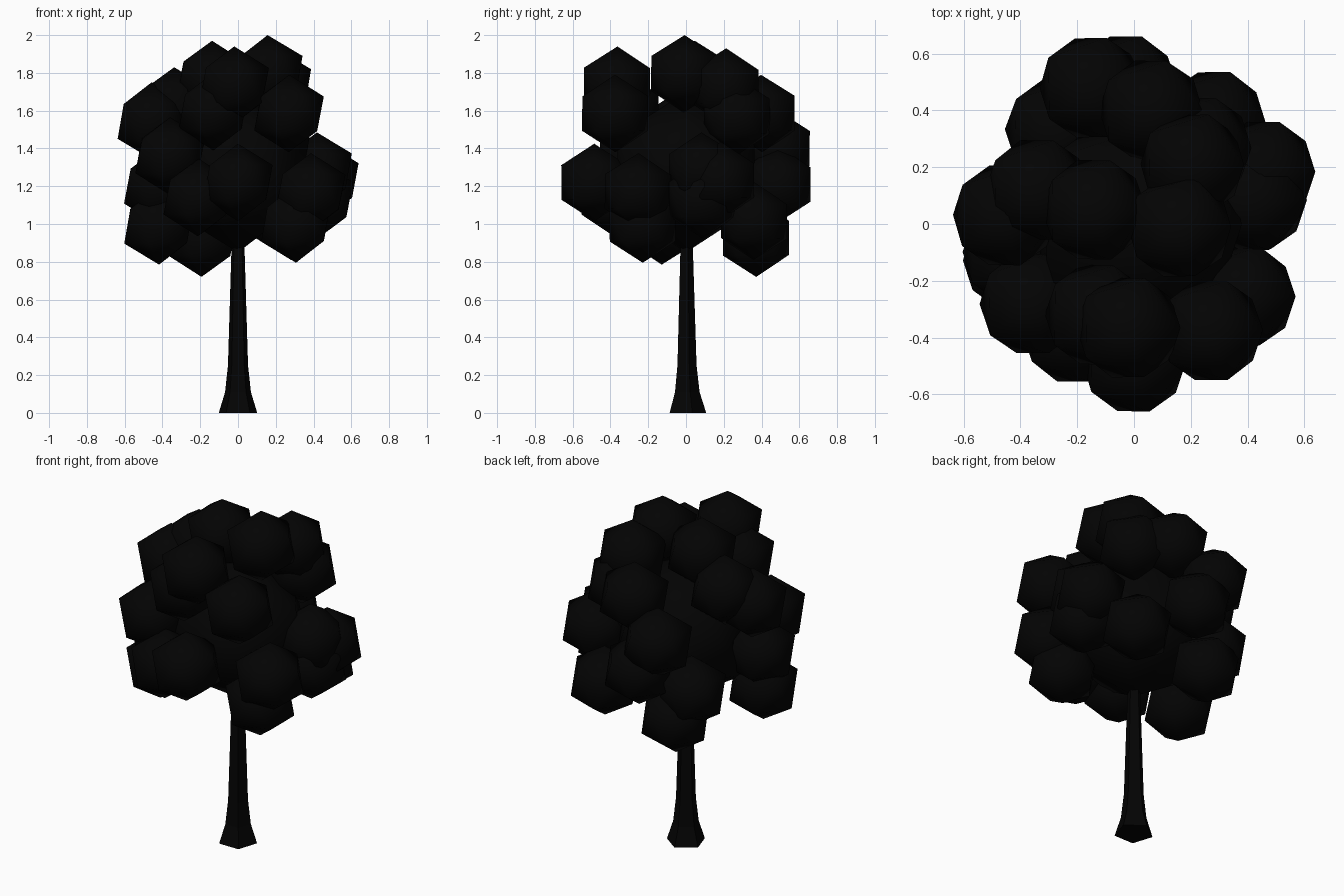
import bpy, math, random

if "Cube" in bpy.data.objects:
    bpy.data.objects.remove(bpy.data.objects["Cube"])

random.seed(4)
R = 0.205  # foliage clump radius


def material(name, v):
    m = bpy.data.materials.new(name)
    m.diffuse_color = (v, v, v, 1)
    m.use_nodes = True
    m.node_tree.nodes["Principled BSDF"].inputs["Base Color"].default_value = m.diffuse_color
    return m


bark = material("bark", 0.001)
leaf = material("leaf", 0.001)

# Trunk: flared five-sided lathe profile (radius, height)
profile = [(0.107, 0), (0.072, 0.11), (0.056, 0.25), (0.048, 0.5),
           (0.037, 0.85), (0.03, 1.1), (0.015, 1.3)]
N = 5
verts, faces = [], []
for r, z in profile:
    for k in range(N):
        a = math.radians(90) + 2 * math.pi * k / N
        verts.append((r * math.cos(a), r * math.sin(a), z))
for i in range(len(profile) - 1):
    for k in range(N):
        j = (k + 1) % N
        faces.append((i * N + k, i * N + j, (i + 1) * N + j, (i + 1) * N + k))
faces.append(tuple(reversed(range(N))))
faces.append(tuple(range((len(profile) - 1) * N, len(profile) * N)))
mesh = bpy.data.meshes.new("trunk")
mesh.from_pydata(verts, [], faces)
mesh.materials.append(bark)
trunk = bpy.data.objects.new("trunk", mesh)
bpy.context.collection.objects.link(trunk)


# Foliage: low-poly icosahedron clumps with soft shading
def clump(name, loc, radius, tilt):
    bpy.ops.mesh.primitive_ico_sphere_add(subdivisions=1, radius=radius, location=loc)
    ob = bpy.context.object
    ob.name = name
    ob.rotation_euler = [random.uniform(-tilt, tilt) for _ in range(3)]
    ob.data.materials.append(leaf)
    bpy.ops.object.shade_smooth()


clumps = [
    # crown
    (0.16, -0.01, 1.795), (-0.14, 0.05, 1.765), (-0.02, -0.365, 1.735),
    (0.205, 0.21, 1.725), (-0.34, 0.12, 1.625),
    # upper ring
    (-0.455, 0.03, 1.545), (0.27, -0.375, 1.585), (0.06, 0.4, 1.585),
    (-0.13, -0.32, 1.595), (-0.15, 0.48, 1.4), (0.23, 0.27, 1.57),
    # middle ring
    (-0.36, -0.28, 1.36), (-0.42, -0.1, 1.2), (0.0, -0.485, 1.22),
    (-0.21, -0.38, 1.14), (0.385, -0.255, 1.17), (0.455, 0.185, 1.23),
    (0.42, 0.085, 1.28), (0.425, 0.085, 1.13), (-0.03, 0.485, 1.21),
    (-0.27, 0.33, 1.09),
    # lower ring
    (-0.42, -0.125, 0.99), (0.305, -0.23, 1.0), (0.28, 0.36, 1.015),
    (-0.19, 0.37, 0.925),
]
clump("foliage_core", (0, 0, 1.275), 0.425, 0)
for n, loc in enumerate(clumps):
    clump(f"foliage_{n + 1:02d}", loc, R, 0.02)
